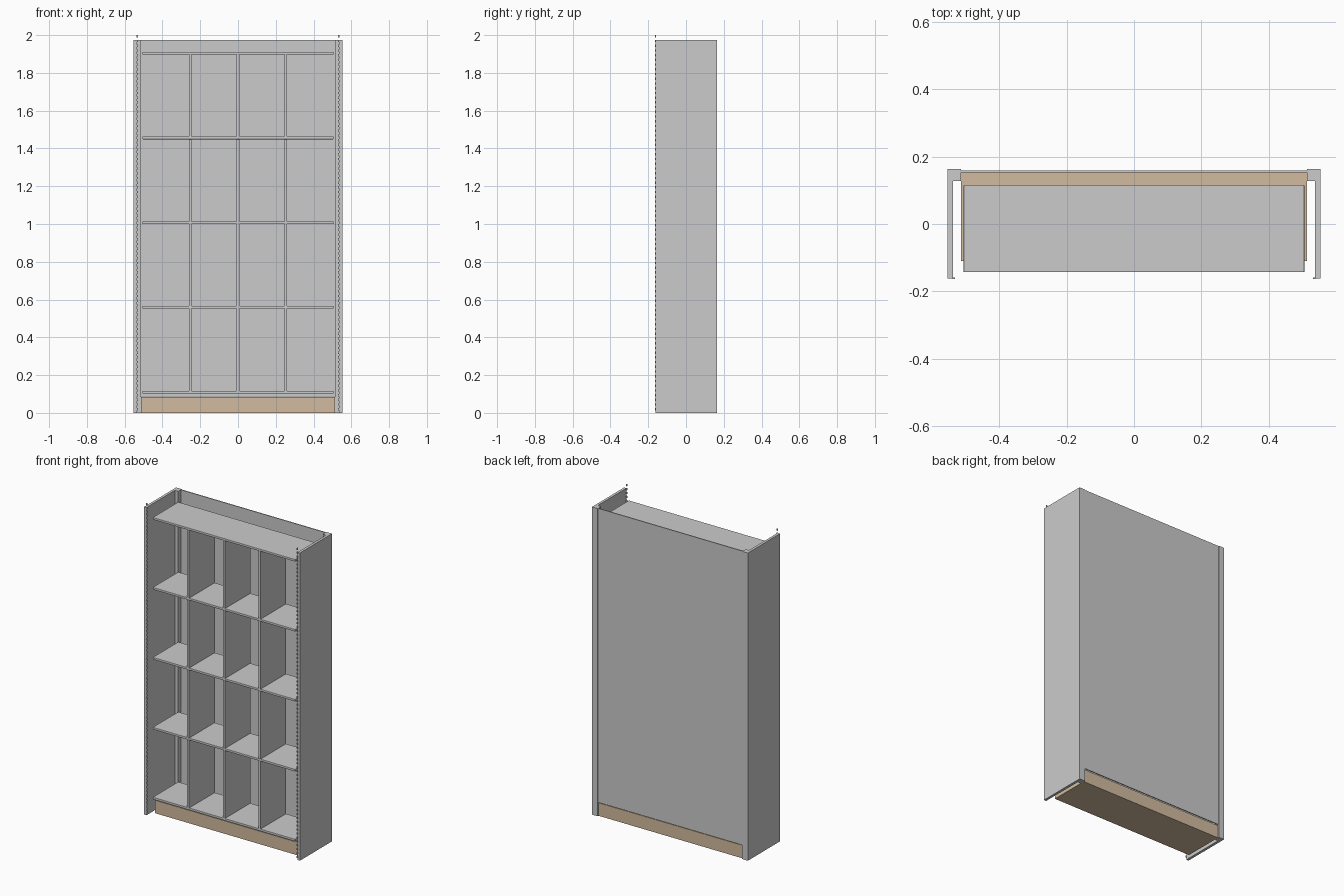
import bpy, bmesh

if "Cube" in bpy.data.objects:
    bpy.data.objects.remove(bpy.data.objects["Cube"])


def material(name, color):
    m = bpy.data.materials.new(name)
    m.diffuse_color = (*color, 1)
    m.use_nodes = True
    m.node_tree.nodes["Principled BSDF"].inputs["Base Color"].default_value = m.diffuse_color
    return m


wood = material("wood", (0.65, 0.50, 0.35))
light = material("light_grey", (0.80, 0.80, 0.83))


def add_box(bm, lo, hi):
    verts = bmesh.ops.create_cube(bm, size=1)["verts"]
    for v in verts:
        for i in range(3):
            v.co[i] = lo[i] if v.co[i] < 0 else hi[i]


def make(name, boxes, mat=None, bevel=0):
    bm = bmesh.new()
    for lo, hi in boxes:
        add_box(bm, lo, hi)
    mesh = bpy.data.meshes.new(name)
    bm.to_mesh(mesh)
    bm.free()
    ob = bpy.data.objects.new(name, mesh)
    bpy.context.collection.objects.link(ob)
    if mat:
        mesh.materials.append(mat)
    if bevel:
        mod = ob.modifiers.new("soft_edges", "BEVEL")
        mod.width = bevel
        mod.segments = 2
    return ob


def mirror(ob):
    ob.modifiers.new("mirror", "MIRROR").use_axis[0] = True


H = 1.973
T = 0.014          # shelf thickness
Y0, Y1 = -0.143, 0.116

# Plinth and back panel
make("plinth", [((-0.513, -0.11, 0), (0.513, 0.154, 0.083))], wood)
make("back_panel", [((-0.513, 0.153, 0.088), (0.513, 0.159, H))])

# Side panels and rear corner posts
mirror(make("side_panel", [((0.536, -0.162, 0), (0.553, 0.127, H))], light))
mirror(make("rear_post", [((0.513, 0.127, 0), (0.553, 0.163, H))], light))

# Column of small shelf-support teeth along each front edge
pitch = 0.025
teeth = [((0.530, -0.163, 2 - i * pitch - 0.012), (0.538, -0.158, 2 - i * pitch))
         for i in range(80)]
mirror(make("support_teeth", teeth))

# Shelves
levels = [0.103 + i * 0.4485 for i in range(5)]
for i, z in enumerate(levels):
    make(f"shelf_{i + 1}", [((-0.505, Y0, z), (0.505, Y1, z + T))], bevel=0.002)

# Upright dividers between the shelves
for i, z in enumerate(levels[:-1]):
    for j, x in enumerate((-0.253, 0, 0.253)):
        make(f"divider_{i + 1}_{j + 1}",
             [((x - T / 2, Y0, z + T), (x + T / 2, Y1, levels[i + 1]))])
